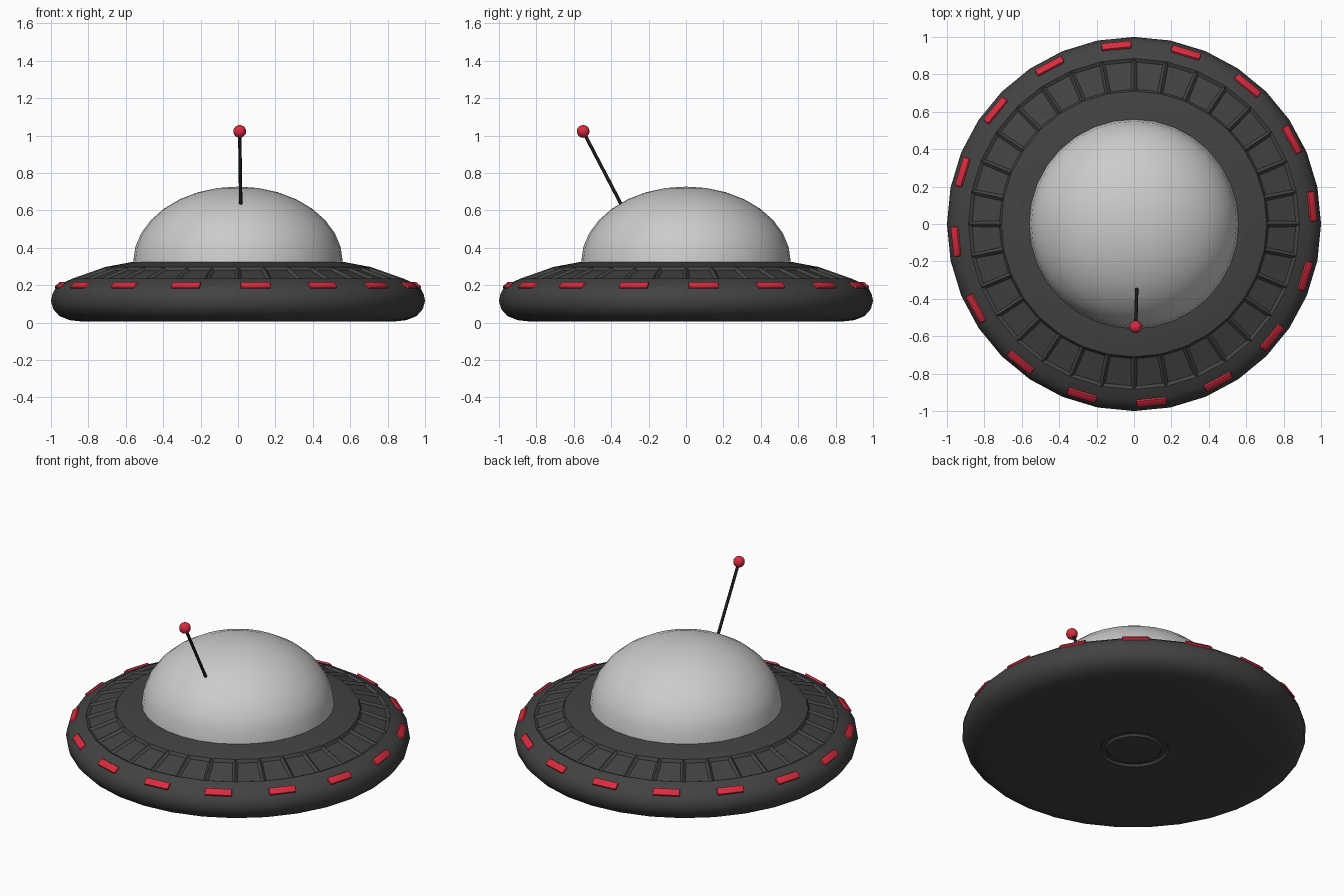
import bpy, bmesh
from math import pi, cos, sin, radians
from mathutils import Vector, Matrix

if "Cube" in bpy.data.objects:
    bpy.data.objects.remove(bpy.data.objects["Cube"])

SEG = 32


def material(name, rgb):
    m = bpy.data.materials.new(name)
    m.diffuse_color = (*rgb, 1)
    m.use_nodes = True
    m.node_tree.nodes["Principled BSDF"].inputs["Base Color"].default_value = m.diffuse_color
    return m


dark = material("dark_grey", (0.055, 0.055, 0.055))
black = material("black", (0.012, 0.012, 0.012))
red = material("red", (0.7, 0.025, 0.05))


def finish(bm, name, mat=None, angle=35):
    bmesh.ops.recalc_face_normals(bm, faces=bm.faces)
    me = bpy.data.meshes.new(name)
    bm.to_mesh(me)
    bm.free()
    ob = bpy.data.objects.new(name, me)
    bpy.context.collection.objects.link(ob)
    if mat:
        me.materials.append(mat)
    bpy.ops.object.select_all(action='DESELECT')
    ob.select_set(True)
    bpy.context.view_layer.objects.active = ob
    bpy.ops.object.shade_smooth_by_angle(angle=radians(angle))
    return ob


def lathe(profile):
    """Revolve (radius, z) points; radius 0 closes the end with a fan."""
    bm = bmesh.new()
    rings = []
    for r, z in profile:
        n = SEG if r > 0 else 1
        rings.append([bm.verts.new((r * cos(2 * pi * i / SEG), r * sin(2 * pi * i / SEG), z))
                      for i in range(n)])
    for a, b in zip(rings, rings[1:]):
        for i in range(SEG):
            j = (i + 1) % SEG
            quad = [a[i % len(a)], a[j % len(a)], b[j % len(b)], b[i % len(b)]]
            bm.faces.new(list(dict.fromkeys(quad)))
    bmesh.ops.recalc_face_normals(bm, faces=bm.faces)
    return bm


# Saucer hull with a shallow ring groove underneath
hull = lathe([(0, 0.005), (0.155, 0.005), (0.165, 0.018), (0.19, 0.018), (0.2, 0.005),
              (0.83, 0.005), (0.9, 0.013), (0.955, 0.035), (0.988, 0.072), (1.0, 0.115),
              (0.993, 0.152), (0.975, 0.185), (0.94, 0.211), (0.885, 0.235),
              (0.71, 0.297), (0.56, 0.325), (0, 0.325)])
# Recessed panels around the sloping top
panels = []
for f in hull.faces:
    c = f.calc_center_median()
    if 0.72 < c.xy.length < 0.86 and c.z > 0.2:
        panels.append(f)
bmesh.ops.inset_individual(hull, faces=panels, thickness=0.022, depth=-0.014)
finish(hull, "saucer_hull", dark, 30)

# Dome
dome = lathe([(0.56 * cos(pi * k / 16), 0.325 + 0.402 * sin(pi * k / 16)) for k in range(8)]
             + [(0, 0.727)])
finish(dome, "dome", angle=60)

# Rim lights, one on every second hull segment
lights = bmesh.new()
for k in range(16):
    m = (Matrix.Rotation(2 * pi * (k + 0.25) / 16, 4, 'Z')
         @ Matrix.Translation((0.953, 0, 0.194))
         @ Matrix.Rotation(radians(40), 4, 'Y')
         @ Matrix.Diagonal((0.045, 0.16, 0.03, 1)))
    bmesh.ops.create_cube(lights, size=1, matrix=m)
bmesh.ops.bevel(lights, geom=lights.edges[:], offset=0.006, segments=2,
                profile=0.5, affect='EDGES')
finish(lights, "rim_lights", red, 40)

# Antenna rod and ball
base, tip = Vector((0.015, -0.335, 0.61)), Vector((0.009, -0.55, 1.022))
axis = tip - base
rod = bmesh.new()
bmesh.ops.create_cone(rod, cap_ends=True, segments=12, radius1=0.009, radius2=0.009,
                      depth=axis.length,
                      matrix=Matrix.Translation((base + tip) / 2)
                      @ axis.to_track_quat('Z', 'Y').to_matrix().to_4x4())
finish(rod, "antenna_rod", black)
ball = bmesh.new()
bmesh.ops.create_uvsphere(ball, u_segments=16, v_segments=10, radius=0.034,
                          matrix=Matrix.Translation(tip))
finish(ball, "antenna_ball", red, 60)
